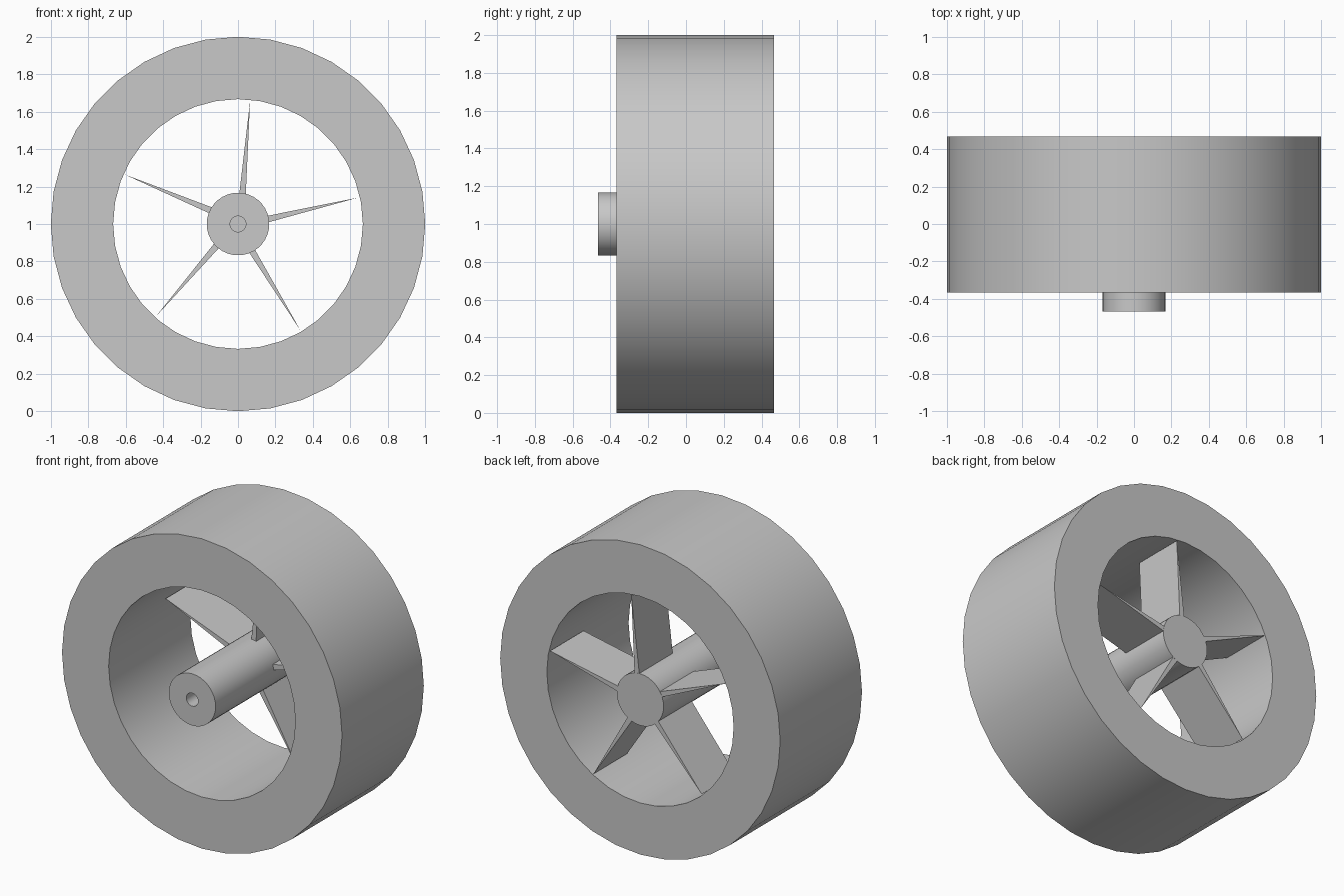
import bpy, bmesh, math
from mathutils import Matrix

SEG = 36
FRONT, BACK, TIP = -0.367, 0.467, 0.66

if "Cube" in bpy.data.objects:
    bpy.data.objects.remove(bpy.data.objects["Cube"])

grey = bpy.data.materials.new("plain grey")
grey.use_nodes = True
grey.diffuse_color = (0.58, 0.58, 0.58, 1)
grey.node_tree.nodes["Principled BSDF"].inputs["Base Color"].default_value = (0.58, 0.58, 0.58, 1)


def finish(name, bm, smooth=False):
    """Turn a bmesh into an object with its axle at z = 1."""
    bmesh.ops.remove_doubles(bm, verts=bm.verts, dist=1e-5)
    bmesh.ops.recalc_face_normals(bm, faces=bm.faces)
    mesh = bpy.data.meshes.new(name)
    bm.to_mesh(mesh)
    bm.free()
    mesh.materials.append(grey)
    obj = bpy.data.objects.new(name, mesh)
    obj.location.z = 1
    bpy.context.collection.objects.link(obj)
    if smooth:
        bpy.ops.object.select_all(action="DESELECT")
        obj.select_set(True)
        bpy.context.view_layer.objects.active = obj
        bpy.ops.object.shade_smooth_by_angle(angle=math.radians(30))
    return obj


def lathe(name, profile, closed):
    """Spin (radius, y) points about the y axis."""
    bm = bmesh.new()
    verts = [bm.verts.new((0, y, r)) for r, y in profile]
    edges = [bm.edges.new(pair) for pair in zip(verts, verts[1:])]
    if closed:
        edges.append(bm.edges.new((verts[-1], verts[0])))
    bmesh.ops.spin(bm, geom=verts + edges, cent=(0, 0, 0), axis=(0, 1, 0),
                   angle=math.tau, steps=SEG)
    return finish(name, bm, smooth=True)


def ring(name, inner, outer):
    return lathe(name, [(inner, FRONT), (outer, FRONT), (outer, BACK), (inner, BACK)], True)


# Tyre and the rim nested inside it
ring("tyre", 0.833, 1.0)
ring("rim", 0.667, 0.833)

# Hub with a blind axle hole in its front end
lathe("hub", [(0, -0.2), (0.042, -0.2), (0.042, -BACK), (0.167, -BACK),
              (0.167, BACK), (0, BACK)], False)

# Five deep wedge spokes, tapering to a sharp edge at the rim
for i in range(5):
    bm = bmesh.new()
    outline = [(0.1, 0.01), (0.1, -0.029), (TIP, 0)]
    face = bm.faces.new([bm.verts.new((u, 0.125, v)) for u, v in outline])
    result = bmesh.ops.extrude_face_region(bm, geom=[face])
    moved = [v for v in result["geom"] if isinstance(v, bmesh.types.BMVert)]
    bmesh.ops.translate(bm, verts=moved, vec=(0, BACK - 0.126, 0))
    turn = Matrix.Rotation(-math.radians(12.4 + 72 * i), 3, "Y")
    bmesh.ops.rotate(bm, verts=bm.verts, cent=(0, 0, 0), matrix=turn)
    finish(f"spoke_{i + 1}", bm)
